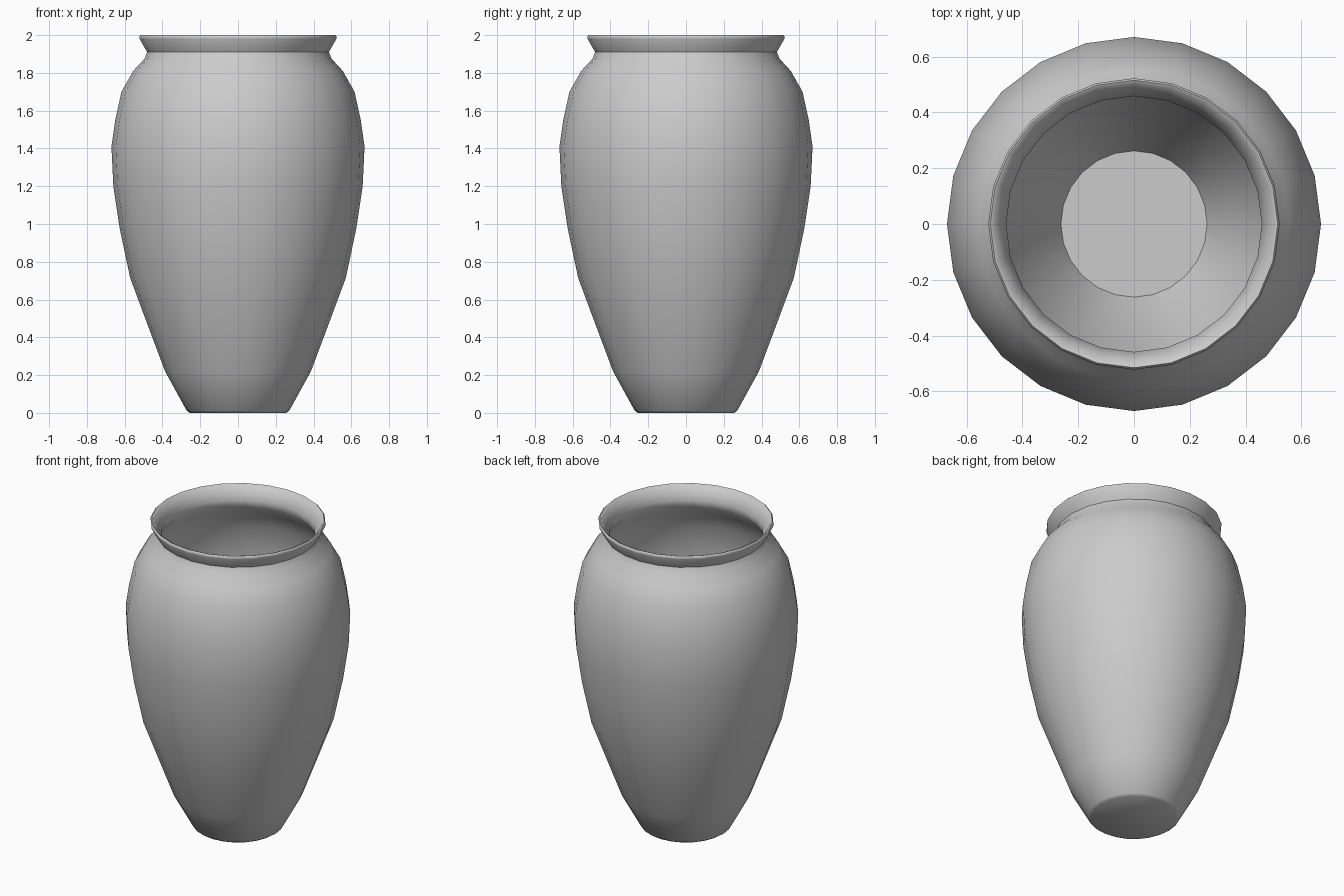
import bpy, bmesh, math

if "Cube" in bpy.data.objects:
    bpy.data.objects.remove(bpy.data.objects["Cube"])

SIDES = 24

# Profile (radius, height): outside from foot to lip, then inside back down
outer = [(0.255, 0.0), (0.272, 0.012), (0.386, 0.22), (0.48, 0.47), (0.571, 0.715),
         (0.627, 0.98), (0.66, 1.2), (0.67, 1.41), (0.65, 1.55), (0.617, 1.70),
         (0.555, 1.81), (0.495, 1.875), (0.481, 1.91), (0.521, 1.98), (0.522, 1.993),
         (0.515, 2.0)]
inner = [(0.503, 1.995), (0.458, 1.915), (0.47, 1.865), (0.535, 1.79), (0.592, 1.69),
         (0.624, 1.55), (0.643, 1.41), (0.634, 1.2), (0.602, 0.98), (0.547, 0.72),
         (0.455, 0.47), (0.362, 0.23), (0.262, 0.04)]

bm = bmesh.new()


def ring(r, z):
    return [bm.verts.new((r * math.cos(2 * math.pi * i / SIDES),
                          r * math.sin(2 * math.pi * i / SIDES), z)) for i in range(SIDES)]


# Walls
rings = [ring(r, z) for r, z in outer + inner]
for a, b in zip(rings, rings[1:]):
    for i in range(SIDES):
        j = (i + 1) % SIDES
        bm.faces.new((a[i], a[j], b[j], b[i]))

# Underside and inside floor
bm.faces.new(rings[0][::-1])
bm.faces.new(rings[-1])
bmesh.ops.recalc_face_normals(bm, faces=bm.faces[:])

mesh = bpy.data.meshes.new("vase")
bm.to_mesh(mesh)
bm.free()
vase = bpy.data.objects.new("vase", mesh)
bpy.context.collection.objects.link(vase)

# Smooth body with crisp foot and lip
bpy.context.view_layer.objects.active = vase
vase.select_set(True)
bpy.ops.object.shade_smooth_by_angle(angle=math.radians(50))
